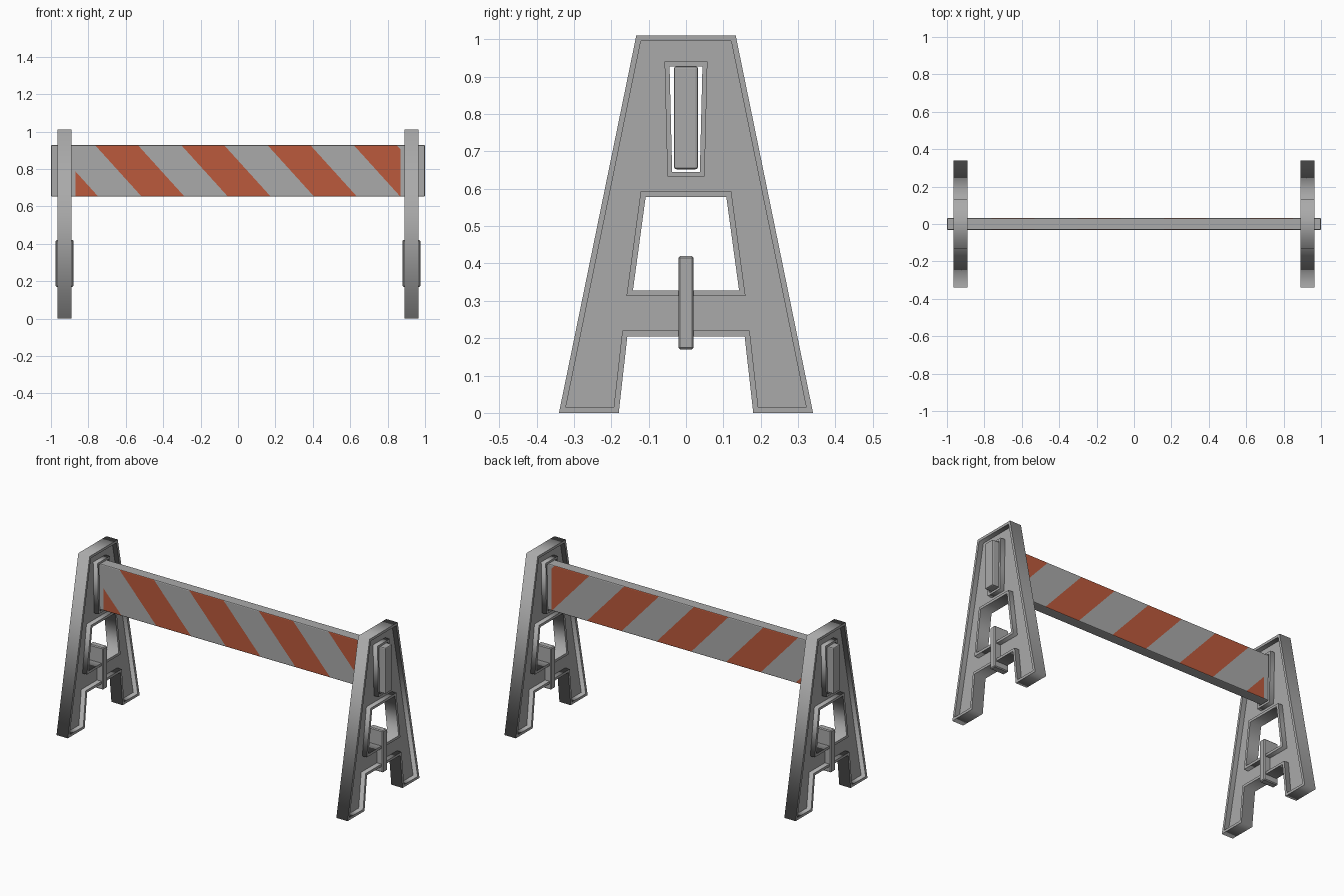
import bpy, bmesh, math
from mathutils import Vector

if "Cube" in bpy.data.objects:
    bpy.data.objects.remove(bpy.data.objects["Cube"])


def material(name, rgb):
    m = bpy.data.materials.new(name)
    m.diffuse_color = (*rgb, 1)
    m.use_nodes = True
    m.node_tree.nodes["Principled BSDF"].inputs["Base Color"].default_value = m.diffuse_color
    return m


GREY = material("plain grey", (0.40, 0.40, 0.40))
ORANGE = material("stripe orange", (0.50, 0.10, 0.045))


def inset(loop, d):
    """Move every side of a (y, z) loop inward by d (negative = outward)."""
    pts = [Vector(p) for p in loop]
    n = len(pts)
    area = sum(pts[i].cross(pts[(i + 1) % n]) for i in range(n))
    s = 1 if area > 0 else -1
    out = []
    for i in range(n):
        a = (pts[i] - pts[i - 1]).normalized()
        b = (pts[(i + 1) % n] - pts[i]).normalized()
        na, nb = Vector((-a.y, a.x)) * s, Vector((-b.y, b.x)) * s
        out.append(pts[i] + (na + nb) * d / (1 + na.dot(nb)))
    return out


def plate(name, loops, thickness, x):
    """Flat plate in the y-z plane; the later loops are holes."""
    cu = bpy.data.curves.new(name, 'CURVE')
    cu.dimensions = '2D'
    cu.fill_mode = 'BOTH'
    cu.extrude = thickness / 2
    for loop in loops:
        sp = cu.splines.new('POLY')
        sp.points.add(len(loop) - 1)
        for p, q in zip(sp.points, loop):
            p.co = (q[0], q[1], 0, 1)
        sp.use_cyclic_u = True
    tmp = bpy.data.objects.new(name + "_curve", cu)
    bpy.context.collection.objects.link(tmp)
    dg = bpy.context.evaluated_depsgraph_get()
    me = bpy.data.meshes.new_from_object(tmp.evaluated_get(dg))
    bpy.data.objects.remove(tmp)
    me.materials.clear()
    me.materials.append(GREY)
    ob = bpy.data.objects.new(name, me)
    ob.rotation_euler = (math.pi / 2, 0, math.pi / 2)
    ob.location.x = x
    bpy.context.collection.objects.link(ob)
    return ob


def bevelled_box(bm, size, centre, bevel, segments):
    bmesh.ops.create_cube(bm, size=1)
    for v in bm.verts:
        v.co = Vector([v.co[i] * size[i] + centre[i] for i in range(3)])
    bmesh.ops.bevel(bm, geom=bm.edges[:], offset=bevel, segments=segments,
                    profile=0.5, affect='EDGES')


def finish(bm, name, mats):
    me = bpy.data.meshes.new(name)
    bm.to_mesh(me)
    bm.free()
    for m in mats:
        me.materials.append(m)
    ob = bpy.data.objects.new(name, me)
    bpy.context.collection.objects.link(ob)
    return ob


# A-frame profile, window opening and board slot (y, z)
outline = [(-.34, 0), (-.18, 0), (-.157, .205), (.157, .205),
           (.18, 0), (.34, 0), (.133, 1.01), (-.133, 1.01)]
window = [(-.142, .328), (.142, .328), (.108, .578), (-.108, .578)]
slot = [(-.037, .645), (.037, .645), (.044, .927), (-.044, .927)]
RIM, DEPTH, WEB = .015, .075, .016

for side, x in (("left", -.927), ("right", .927)):
    # thin recessed web with deep rims round every edge
    plate(side + "_frame_web",
          [inset(outline, RIM / 2), inset(window, -RIM / 2), inset(slot, -RIM / 2)], WEB, x)
    plate(side + "_frame_outer_rim", [outline, inset(outline, RIM)], DEPTH, x)
    plate(side + "_frame_window_rim", [inset(window, -RIM), window], DEPTH, x)
    plate(side + "_frame_slot_rim", [inset(slot, -.013), slot], DEPTH, x)
    # upright peg across the lower bar
    bm = bmesh.new()
    bevelled_box(bm, (.096, .041, .25), (x, 0, .295), .005, 1)
    finish(bm, side + "_frame_peg", [GREY])

# striped board
bm = bmesh.new()
Z0, Z1, SHIFT, PERIOD, WIDTH, START, END = .652, .928, .25, .461, .229, -1.226, .868
bevelled_box(bm, (2, .064, Z1 - Z0), (0, 0, (Z0 + Z1) / 2), .006, 2)


def cut(co, no):
    bmesh.ops.bisect_plane(bm, geom=bm.verts[:] + bm.edges[:] + bm.faces[:],
                           plane_co=co, plane_no=no)


for k in range(5):
    for edge in (0, WIDTH):
        cut((START + k * PERIOD + edge, 0, Z1), (Z1 - Z0, 0, SHIFT))
for x in (-END, END):
    cut((x, 0, 0), (1, 0, 0))

# orange where a front or back face lies inside a diagonal band
for f in bm.faces:
    c = f.calc_center_median()
    u = c.x - (Z1 - c.z) * SHIFT / (Z1 - Z0) - START
    if abs(f.normal.y) > .8 and abs(c.x) < END and u % PERIOD < WIDTH:
        f.material_index = 1
finish(bm, "striped_board", [GREY, ORANGE])
